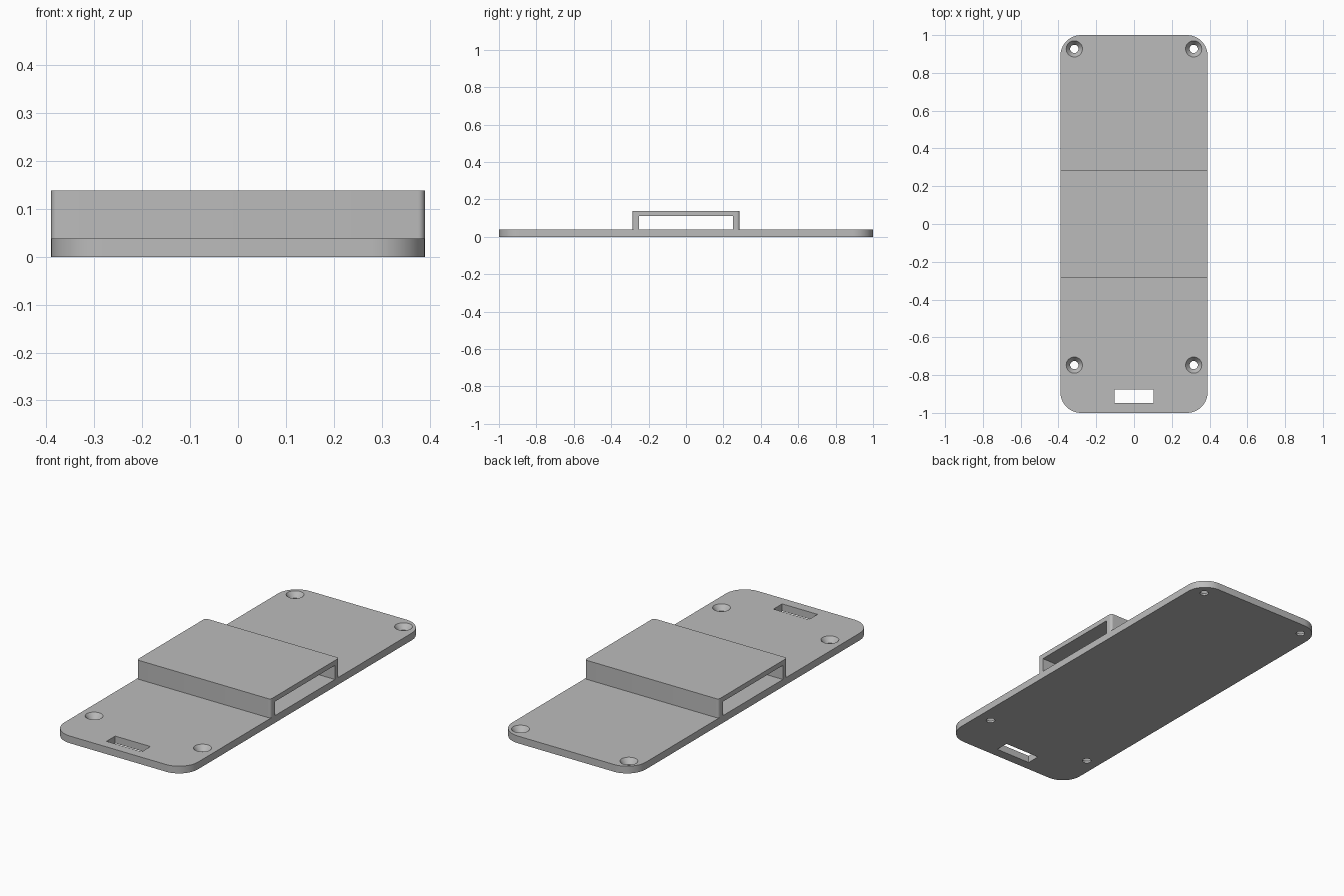
import bpy, bmesh, math

cube = bpy.data.objects.get("Cube")
if cube:
    bpy.data.objects.remove(cube, do_unlink=True)

W, T = 0.39, 0.038          # half width and plate thickness
grey = bpy.data.materials.new("plain grey")
grey.use_nodes = True
grey.diffuse_color = (0.5, 0.5, 0.5, 1)
grey.node_tree.nodes["Principled BSDF"].inputs["Base Color"].default_value = (0.5, 0.5, 0.5, 1)


def add_object(name, bm):
    bmesh.ops.recalc_face_normals(bm, faces=bm.faces)
    mesh = bpy.data.meshes.new(name)
    bm.to_mesh(mesh)
    bm.free()
    mesh.materials.append(grey)
    obj = bpy.data.objects.new(name, mesh)
    bpy.context.collection.objects.link(obj)
    return obj


def block(name, x, y, z0, z1, radius=0, centre_y=0, segments=12):
    """Box of half sizes x and y with rounded vertical edges."""
    bm = bmesh.new()
    bmesh.ops.create_cube(bm, size=1)
    for v in bm.verts:
        v.co = (v.co.x * 2 * x, v.co.y * 2 * y + centre_y, z1 if v.co.z > 0 else z0)
    if radius:
        upright = [e for e in bm.edges if abs(e.verts[0].co.z - e.verts[1].co.z) > 1e-4]
        bmesh.ops.bevel(bm, geom=upright, offset=radius, segments=segments,
                        profile=0.5, affect='EDGES')
    return add_object(name, bm)


def countersink(name, x, y):
    """Screw hole cutter: a straight bore widening to a cone."""
    profile = [(0.022, -0.02), (0.022, 0.01), (0.043, T), (0.043, T + 0.02)]
    bm = bmesh.new()
    n = 32
    rings = [[bm.verts.new((x + r * math.cos(2 * math.pi * i / n),
                            y + r * math.sin(2 * math.pi * i / n), z))
              for i in range(n)] for r, z in profile]
    for a, b in zip(rings, rings[1:]):
        for i in range(n):
            j = (i + 1) % n
            bm.faces.new((a[i], a[j], b[j], b[i]))
    bm.faces.new(rings[0])
    bm.faces.new(rings[-1])
    return add_object(name, bm)


def combine(target, tool, operation):
    mod = target.modifiers.new(tool.name, 'BOOLEAN')
    mod.operation, mod.solver, mod.object = operation, 'EXACT', tool
    bpy.context.view_layer.objects.active = target
    bpy.ops.object.modifier_apply(modifier=mod.name)
    bpy.data.objects.remove(tool, do_unlink=True)


# Raised sleeve, open at both sides
sleeve = block("sleeve", W, 0.286, T / 2, 0.138, radius=0.014, segments=6)
combine(sleeve, block("sleeve_opening", W + 0.1, 0.25, T, 0.112), 'DIFFERENCE')

# Mounting plate with rounded corners, joined to the sleeve
plate = block("mounting_plate", W, 1, 0, T, radius=0.11)
combine(plate, sleeve, 'UNION')

# Screw holes and strap slot
for y in (-0.747, 0.927):
    for x in (-0.316, 0.316):
        combine(plate, countersink("screw_hole", x, y), 'DIFFERENCE')
combine(plate, block("strap_slot", 0.103, 0.036, -0.1, 0.1, centre_y=-0.912), 'DIFFERENCE')

# Smooth rounded corners, keep crisp edges
bpy.ops.object.select_all(action='DESELECT')
plate.select_set(True)
bpy.context.view_layer.objects.active = plate
bpy.ops.object.shade_smooth_by_angle(angle=math.radians(30))
